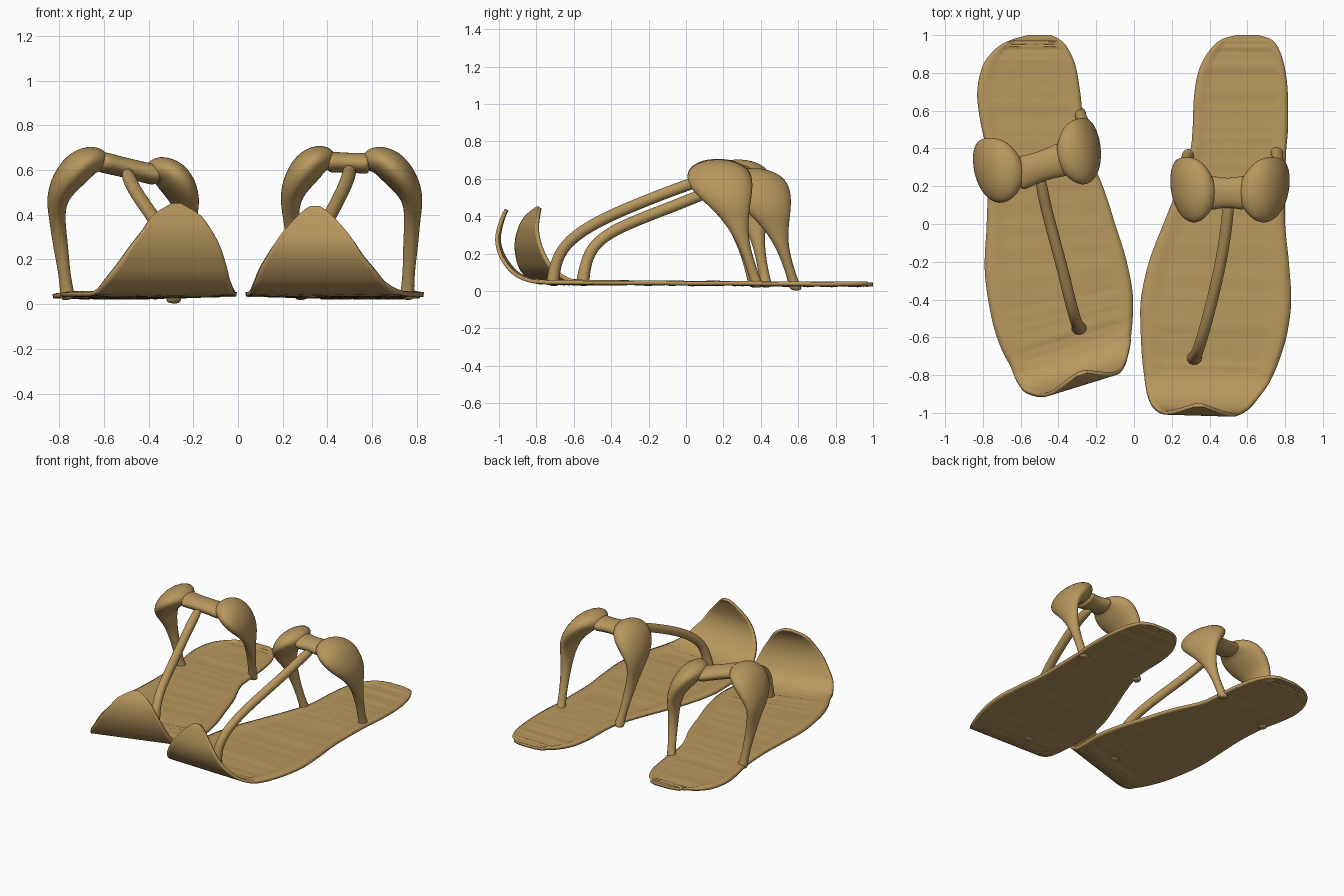
import bpy, bmesh, math, random
from mathutils import Vector

random.seed(4)
cube = bpy.data.objects.get("Cube")
if cube:
    bpy.data.objects.remove(cube, do_unlink=True)

tan = bpy.data.materials.new("tan_leather")
tan.use_nodes = True
TAN = (0.48, 0.31, 0.11, 1)
tan.diffuse_color = TAN
bsdf = tan.node_tree.nodes["Principled BSDF"]
bsdf.inputs["Base Color"].default_value = TAN
bsdf.inputs["Roughness"].default_value = 0.8


def finish(name, bm, recalc=True):
    if recalc:
        bmesh.ops.recalc_face_normals(bm, faces=bm.faces)
    for f in bm.faces:
        f.smooth = True
    mesh = bpy.data.meshes.new(name)
    bm.to_mesh(mesh)
    bm.free()
    mesh.materials.append(tan)
    obj = bpy.data.objects.new(name, mesh)
    bpy.context.scene.collection.objects.link(obj)
    return obj


def sweep(name, stations, side, sides=12):
    """Skin ellipses along (centre, half width, half thickness) stations."""
    bm = bmesh.new()
    rings = []
    side = Vector(side).normalized()
    pts = [Vector(s[0]) for s in stations]
    for i, (_, w, t) in enumerate(stations):
        tangent = pts[min(i + 1, len(pts) - 1)] - pts[max(i - 1, 0)]
        normal = tangent.cross(side).normalized()
        ring = []
        for k in range(sides):
            a = math.tau * k / sides
            ring.append(bm.verts.new(pts[i] + side * w * math.cos(a) + normal * t * math.sin(a)))
        rings.append(ring)
    for a, b in zip(rings, rings[1:]):
        for k in range(sides):
            j = (k + 1) % sides
            bm.faces.new((a[k], a[j], b[j], b[k]))
    bm.faces.new(rings[0])
    bm.faces.new(rings[-1])
    obj = finish(name, bm)
    obj.modifiers.new("Smooth", 'SUBSURF').levels = 2
    obj.modifiers["Smooth"].render_levels = 2
    return obj


def spline(p0, p1, p2, p3, t):
    return [b + 0.5 * t * (c - a + t * (2 * a - 5 * b + 4 * c - d + t * (3 * (b - c) + d - a)))
            for a, b, c, d in zip(p0, p1, p2, p3)]


def sole(name, rows, skew, centre, cols=24, steps=6):
    """Thin sheet through (y, z, left x, right x) rows, ending in the curled toe."""
    fine = []
    last = len(rows) - 1
    for i in range(last):
        quad = [rows[min(max(i + k, 0), last)] for k in (-1, 0, 1, 2)]
        fine += [spline(*quad, s / steps) for s in range(steps)]
    fine.append(rows[-1])
    bm = bmesh.new()
    grid = []
    wave = [0.0] * (cols + 1)
    for i, (y, z, xl, xr) in enumerate(fine):
        slope = skew * min(1, max(0, -y / 0.6))
        flat = z < 0.06 and 6 < i
        bump = random.uniform(-0.004, 0.003)
        line = []
        for c in range(cols + 1):
            u = 2 * c / cols - 1
            wave[c] = 0.5 * wave[c] + random.uniform(-0.001, 0.001)
            x = xl + (xr - xl) * c / cols
            dz = 0
            if flat and abs(u) < 0.8:
                dz = bump + wave[c]          # woven ridges
            elif flat and abs(u) < 0.95:
                dz = 0.005                   # raised border
            line.append(bm.verts.new((x, y + slope * (x - centre), z + dz)))
        grid.append(line)
    for a, b in zip(grid, grid[1:]):
        for c in range(cols):
            bm.faces.new((a[c], b[c], b[c + 1], a[c + 1]))
    obj = finish(name, bm, recalc=False)
    solid = obj.modifiers.new("Thickness", 'SOLIDIFY')
    solid.thickness = 0.02
    solid.offset = -1
    bpy.ops.object.select_all(action='DESELECT')
    obj.select_set(True)
    bpy.context.view_layer.objects.active = obj
    bpy.ops.object.shade_smooth_by_angle(angle=math.radians(40))
    return obj


# Bow lobe stations: outward, backward, drop, half width, half thickness
LOBE = [(0, 0, 0, .06, .04), (.05, .005, -.025, .14, .065), (.12, .01, .005, .185, .08),
        (.185, .025, .08, .175, .07), (.225, .06, .16, .125, .05), (.22, .1, .25, .07, .036)]


def lobe(name, knot, out, foot, scale):
    out = Vector((*out, 0)).normalized()
    side = Vector((-out.y, out.x, 0)) * math.copysign(1, out.x)
    knot, foot = Vector(knot), Vector(foot)
    st = [(knot + out * u * scale + side * v - Vector((0, 0, d)), w, t) for u, v, d, w, t in LOBE]
    start = st[-1][0]
    for f, r in ((.3, .036), (.6, .028), (.88, .03), (.93, .036), (1, .03)):
        st.append((start.lerp(foot, f), r, r))
    sweep(name, st, side)


def sandal(tag, rows, skew, centre, strap, knots, outs, feet):
    sole(tag + "_sole", rows, skew, centre)
    sweep(tag + "_toe_strap",
          [(p, .042 if i < 2 else .032, .036 if i < 2 else .032) for i, p in enumerate(strap)], (1, 0, 0))
    a, b = (Vector(k) for k in knots)
    mid = (a + b) / 2
    across = Vector((a.y - b.y, b.x - a.x, 0))
    ext = (b - a) * 0.25
    sweep(tag + "_bow_knot", [(a - ext, .1, .05), (a, .09, .048), (mid, .08, .046),
                              (b, .09, .048), (b + ext, .1, .05)], across)
    for part, k, o, f, s in zip(("outer", "inner"), knots, outs, feet, (1, .88)):
        lobe(f"{tag}_bow_lobe_{part}", k, o, f, s)


# Left sandal
left_rows = [
    (1.0, .045, .54, .66), (.975, .045, .46, .73), (.92, .045, .40, .77), (.82, .045, .345, .80),
    (.68, .045, .318, .815), (.5, .047, .31, .815), (.38, .048, .295, .805), (.2, .05, .235, .80),
    (0, .05, .155, .80), (-.2, .052, .08, .82), (-.4, .053, .037, .832), (-.57, .054, .035, .81),
    (-.72, .055, .043, .765), (-.82, .065, .055, .72), (-.90, .10, .07, .66), (-.955, .16, .095, .61),
    (-.985, .22, .13, .56), (-.995, .28, .17, .52), (-.985, .34, .22, .47), (-.965, .40, .28, .41),
    (-.95, .43, .325, .365)]
sandal("left", left_rows, -.03, .35,
       [(.318, -.715, .025), (.32, -.71, .06), (.325, -.70, .14), (.345, -.655, .245), (.385, -.52, .35),
        (.44, -.3, .45), (.475, -.12, .52), (.497, .04, .58), (.5, .15, .605)],
       [(.56, .165, .63), (.43, .165, .635)], [(1, 0), (-1, 0)],
       [(.755, .385, .018), (.29, .37, .018)])

# Right sandal, turned and shorter
right_rows = [
    (1.0, .045, -.56, -.44), (.975, .045, -.65, -.39), (.93, .045, -.73, -.35), (.84, .045, -.80, -.31),
    (.7, .045, -.83, -.285), (.55, .046, -.815, -.27), (.4, .047, -.785, -.25), (.2, .05, -.775, -.165),
    (0, .05, -.78, -.10), (-.2, .052, -.79, -.045), (-.4, .053, -.755, -.01), (-.53, .054, -.71, -.005),
    (-.63, .055, -.66, -.01), (-.71, .07, -.63, -.02), (-.78, .12, -.59, -.04), (-.82, .19, -.535, -.06),
    (-.84, .26, -.485, -.085), (-.84, .33, -.43, -.125), (-.82, .39, -.385, -.175), (-.785, .44, -.30, -.26)]
sandal("right", right_rows, .31, -.3,
       [(-.29, -.555, .025), (-.292, -.55, .06), (-.297, -.54, .13), (-.31, -.51, .225), (-.335, -.42, .31),
        (-.375, -.25, .385), (-.43, -.05, .46), (-.475, .12, .53), (-.5, .27, .60)],
       [(-.585, .275, .63), (-.40, .335, .585)], [(-1, -.05), (.95, .25)],
       [(-.76, .43, .018), (-.29, .59, .002)])
